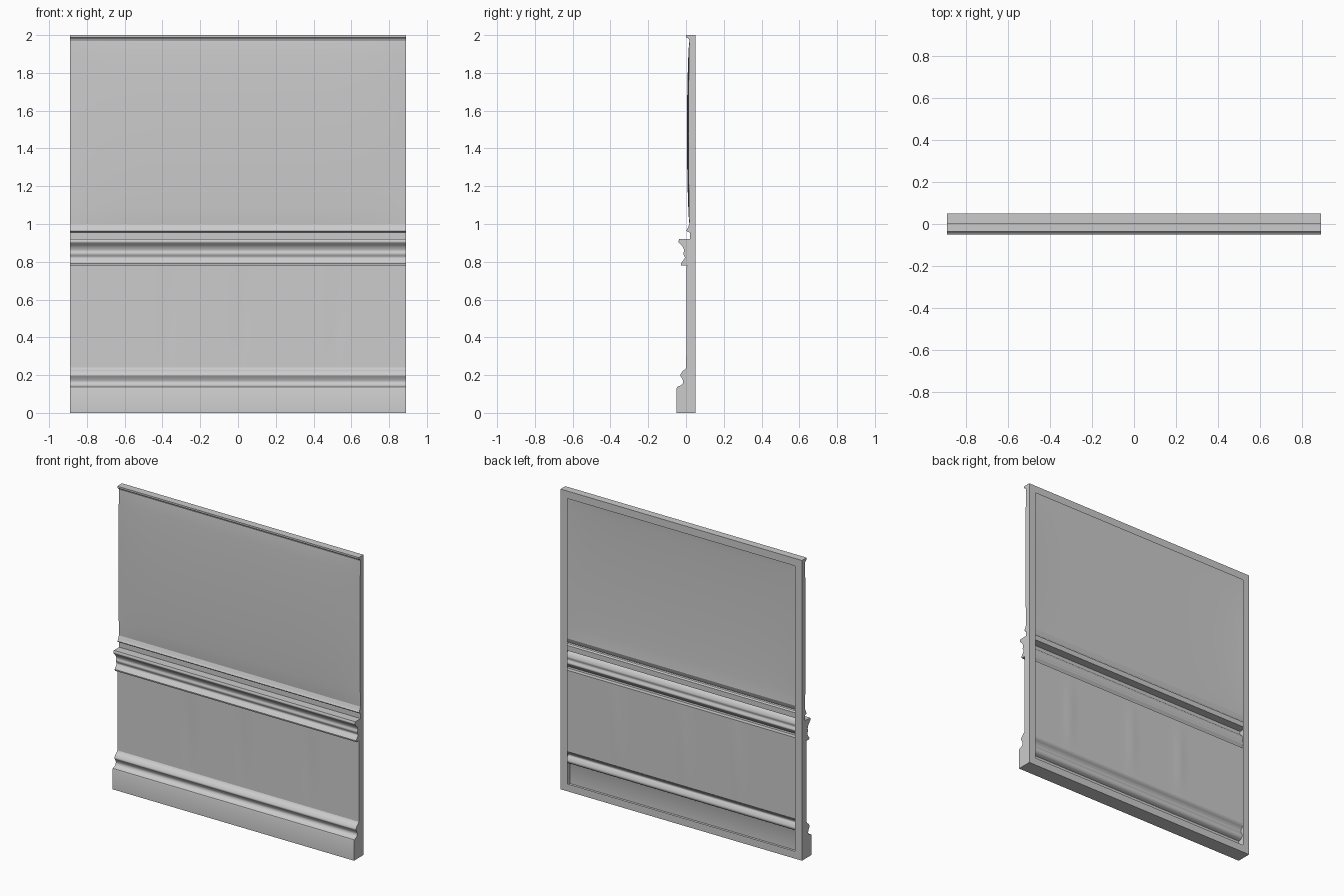
import bpy, bmesh, math

if "Cube" in bpy.data.objects:
    bpy.data.objects.remove(bpy.data.objects["Cube"])

W, BACK, TOP, RIM = 0.89, 0.05, 2.0, 0.05   # half width, back plane, height, rim width
COLS = 64


def wavy(x, y, z):
    """Gentle bow of the upper panel and faint streaks in the lower panel."""
    if 1.0 < z < 1.97:
        across = 0.35 + 0.65 * (1 - abs(x / W) ** 6)
        y -= 0.013 * across * math.sin(math.pi * (z - 1.0) / 0.97) ** 0.6
    elif 0.24 < z < 0.78:
        fade = math.sin(math.pi * (z - 0.24) / 0.54)
        for c in (-0.37, 0.02, 0.52):
            y += 0.003 * fade * math.exp(-((x - c) / 0.03) ** 2)
    return (x, y, z)


def make(name, bm):
    mesh = bpy.data.meshes.new(name)
    bm.to_mesh(mesh)
    bm.free()
    ob = bpy.data.objects.new(name, mesh)
    bpy.context.collection.objects.link(ob)
    bpy.ops.object.select_all(action='DESELECT')
    ob.select_set(True)
    bpy.context.view_layer.objects.active = ob
    bpy.ops.object.shade_smooth_by_angle(angle=math.radians(38))
    return ob


def sweep(name, profile):
    """Run a (y, z) profile across the full width as an open sheet."""
    bm = bmesh.new()
    rows = [[bm.verts.new(wavy(-W + 2 * W * i / COLS, y, z)) for i in range(COLS + 1)]
            for y, z in profile]
    for a, b in zip(rows, rows[1:]):
        for i in range(COLS):
            bm.faces.new((a[i], a[i + 1], b[i + 1], b[i]))
    return make(name, bm)


def flat(y0, z0, y1, z1, n):
    return [(y0 + (y1 - y0) * i / n, z0 + (z1 - z0) * i / n) for i in range(n + 1)]


def rounded(pts, n=4):
    """Smooth curve through the points (Catmull-Rom)."""
    out = []
    for i in range(len(pts) - 1):
        p = [pts[max(0, min(len(pts) - 1, i + k))] for k in (-1, 0, 1, 2)]
        for s in range(n):
            t = s / n
            out.append(tuple(0.5 * (2 * b + (c - a) * t + (2 * a - 5 * b + 4 * c - d) * t * t
                                    + (3 * b - a - 3 * c + d) * t ** 3)
                             for a, b, c, d in zip(*p)))
    return out + [pts[-1]]


# Front profiles from floor to top
parts = {
    "baseboard": [(-0.05, 0), (-0.05, 0.13)] + rounded(
        [(-0.047, 0.138), (-0.024, 0.148), (-0.015, 0.165), (-0.022, 0.185),
         (-0.030, 0.2), (-0.02, 0.218), (-0.006, 0.23), (0.001, 0.24)]),
    "lower_panel": flat(0.001, 0.24, 0.004, 0.78, 16),
    "chair_rail": [(0.004, 0.78), (-0.025, 0.78)] + rounded(
        [(-0.027, 0.79), (-0.016, 0.806), (-0.006, 0.822), (-0.014, 0.842), (-0.010, 0.86),
         (-0.018, 0.88), (-0.03, 0.893), (-0.04, 0.905), (-0.036, 0.92)])
        + [(0.02, 0.92), (0.02, 0.955)]
        + rounded([(0.006, 0.96), (0.003, 0.967), (0.008, 0.975), (0.018, 1.0)]),
    "upper_panel": flat(0.018, 1.0, 0.018, 1.97, 24),
    "top_trim": rounded([(0.018, 1.97), (0.012, 1.982), (0.0, 1.988)]) + [(0.0, TOP)],
}
outline = []
for name, prof in parts.items():
    sweep(name, prof)
    outline += [p for p in prof if not outline or p != outline[-1]]

# Side, top and bottom returns with the narrow rim around the open back
bm = bmesh.new()
for sx in (-1, 1):
    ring = [wavy(sx * W, y, z) for y, z in outline]
    ring += [(sx * W, BACK, TOP), (sx * W, BACK, 0)]
    if sx > 0:
        ring.reverse()
    bm.faces.new([bm.verts.new(p) for p in ring])
for z, y in ((0, -0.05), (TOP, 0.0)):
    quad = [(-W, y, z), (W, y, z), (W, BACK, z), (-W, BACK, z)]
    if z == 0:
        quad.reverse()
    bm.faces.new([bm.verts.new(p) for p in quad])
outer = [bm.verts.new((x, BACK, z)) for x, z in ((W, 0), (-W, 0), (-W, TOP), (W, TOP))]
w = W - RIM
inner = [bm.verts.new((x, BACK, z)) for x, z in
         ((w, RIM), (-w, RIM), (-w, TOP - RIM), (w, TOP - RIM))]
for i in range(4):
    j = (i + 1) % 4
    bm.faces.new((outer[i], outer[j], inner[j], inner[i]))
make("back_frame", bm)
